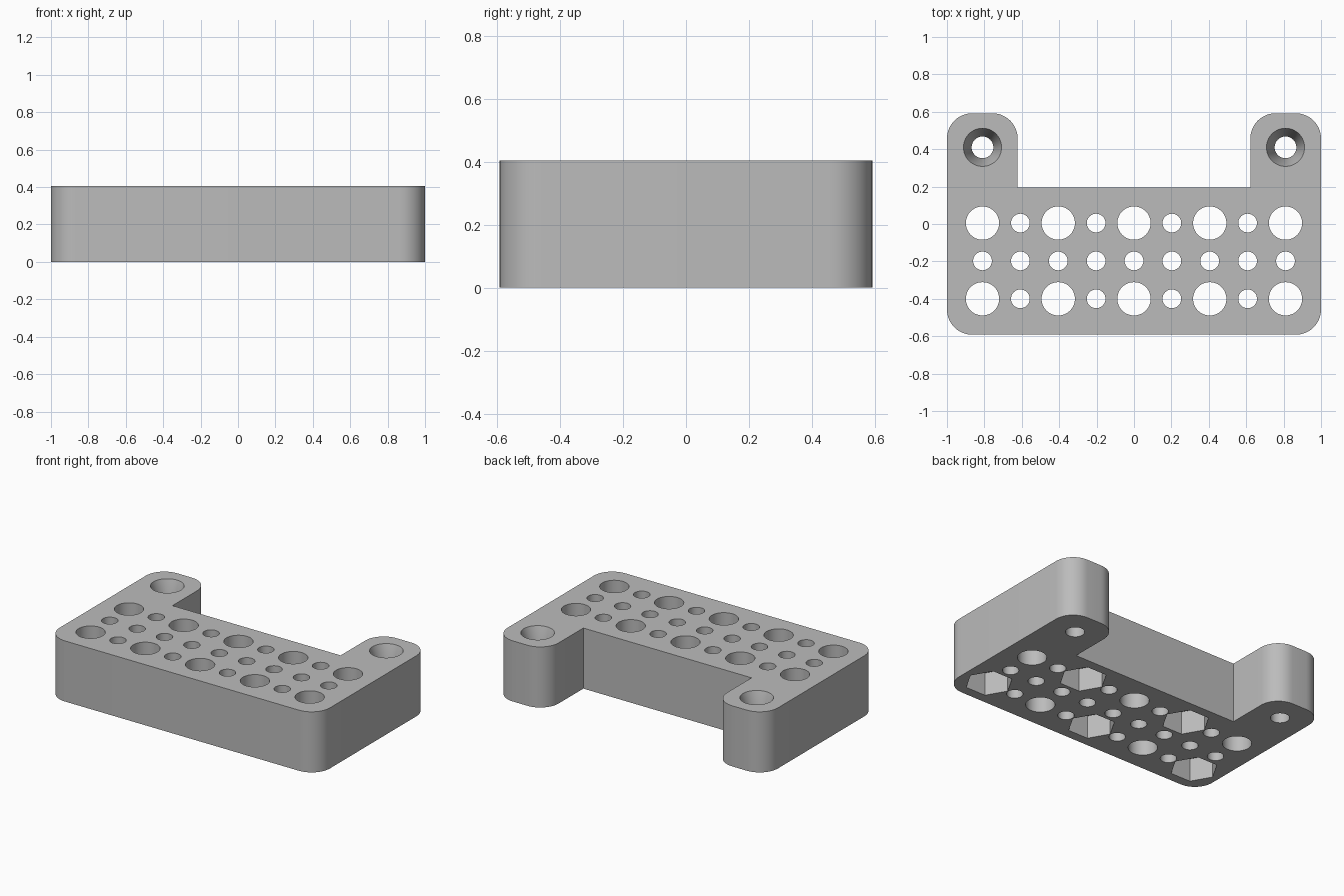
import bpy, bmesh, math

if "Cube" in bpy.data.objects:
    bpy.data.objects.remove(bpy.data.objects["Cube"], do_unlink=True)

HEIGHT, HALF_W, HALF_D = 0.405, 1.0, 0.592
ARM_IN, ARM_BASE = 0.622, 0.196
CORNER, PITCH, ROW_Y = 0.135, 0.2025, 0.005

grey = bpy.data.materials.new("plain grey")
grey.use_nodes = True
grey.diffuse_color = (0.5, 0.5, 0.5, 1)
grey.node_tree.nodes["Principled BSDF"].inputs["Base Color"].default_value = (0.5, 0.5, 0.5, 1)


def new_object(name, bm):
    bmesh.ops.recalc_face_normals(bm, faces=bm.faces)
    mesh = bpy.data.meshes.new(name)
    bm.to_mesh(mesh)
    bm.free()
    mesh.materials.append(grey)
    obj = bpy.data.objects.new(name, mesh)
    bpy.context.collection.objects.link(obj)
    return obj


def arc(cx, cy, start, steps=12):
    """Quarter-circle corner points, counter-clockwise from a start angle."""
    return [(cx + CORNER * math.cos(math.radians(start + 90 * i / steps)),
             cy + CORNER * math.sin(math.radians(start + 90 * i / steps)))
            for i in range(steps + 1)]


def lathe(bm, x, y, rings, sides=48):
    """Closed solid of stacked rings given as (radius, z)."""
    loops = [[bm.verts.new((x + r * math.cos(2 * math.pi * i / sides),
                            y + r * math.sin(2 * math.pi * i / sides), z))
              for i in range(sides)] for r, z in rings]
    for low, high in zip(loops, loops[1:]):
        for i in range(sides):
            j = (i + 1) % sides
            bm.faces.new((low[i], low[j], high[j], high[i]))
    bm.faces.new(loops[0][::-1])
    bm.faces.new(loops[-1])


# U-shaped plate: right half of the outline, then its mirror
right = (arc(HALF_W - CORNER, CORNER - HALF_D, 270)
         + arc(HALF_W - CORNER, HALF_D - CORNER, 0)
         + arc(ARM_IN + CORNER, HALF_D - CORNER, 90)
         + [(ARM_IN, ARM_BASE)])
outline = right + [(-x, y) for x, y in reversed(right)]
bm = bmesh.new()
base = bm.faces.new([bm.verts.new((x, y, 0)) for x, y in outline])
top = bmesh.ops.extrude_face_region(bm, geom=[base])["geom"]
bmesh.ops.translate(bm, vec=(0, 0, HEIGHT),
                    verts=[v for v in top if isinstance(v, bmesh.types.BMVert)])
plate = new_object("mounting_plate", bm)

# Through holes and, under alternate large ones, hexagonal nut pockets
holes, pockets = bmesh.new(), bmesh.new()
for row in range(3):
    for col in range(-4, 5):
        x, y = col * PITCH, ROW_Y - row * PITCH
        large = row != 1 and col % 2 == 0
        radius = 0.089 if large else 0.05
        lathe(holes, x, y, [(radius, -0.1), (radius, HEIGHT + 0.1)])
        if large and (col // 2 + row // 2) % 2:
            lathe(pockets, x, y, [(0.147, -0.1), (0.147, 0.155)], sides=6)

# Countersunk screw holes in the arms
for side in (-1, 1):
    lathe(holes, side * 4 * PITCH, ROW_Y + 2 * PITCH,
          [(0.058, -0.1), (0.058, HEIGHT - 0.14), (0.102, HEIGHT), (0.102, HEIGHT + 0.1)])

# Cut the plate
bpy.context.view_layer.objects.active = plate
for name, cutter_bm in (("nut_pocket_cutter", pockets), ("hole_cutter", holes)):
    cutter = new_object(name, cutter_bm)
    cutter.hide_render = True
    mod = plate.modifiers.new(name, "BOOLEAN")
    mod.operation, mod.solver, mod.object = "DIFFERENCE", "EXACT", cutter
    bpy.ops.object.modifier_apply(modifier=mod.name)
    bpy.data.objects.remove(cutter, do_unlink=True)

# Smooth curved walls, sharp edges
bpy.ops.object.select_all(action="DESELECT")
plate.select_set(True)
bpy.ops.object.shade_smooth_by_angle(angle=math.radians(30))
